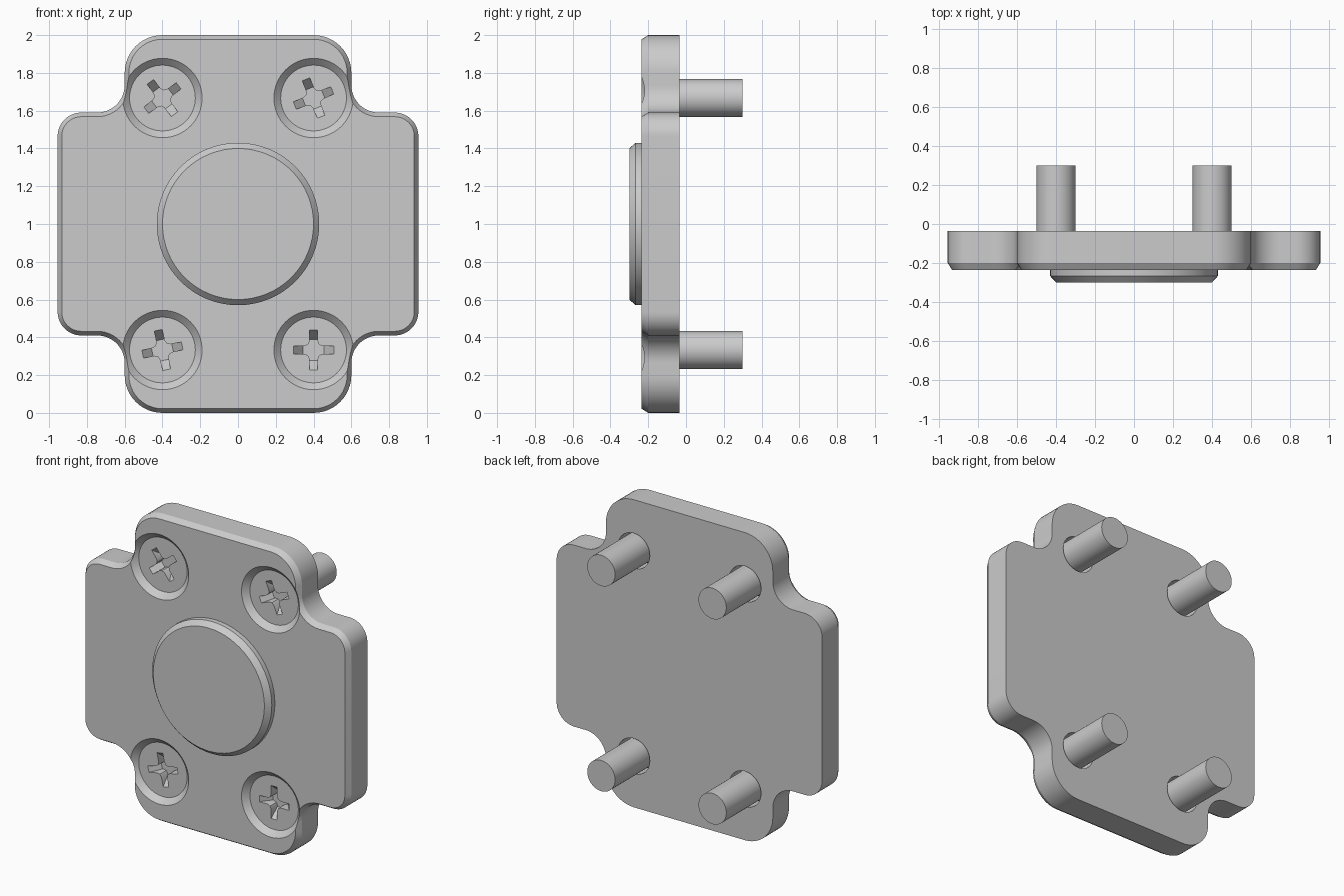
import bpy, bmesh
from math import cos, sin, pi, radians

if "Cube" in bpy.data.objects:
    bpy.data.objects.remove(bpy.data.objects["Cube"])

grey = bpy.data.materials.new("plain_grey")
grey.use_nodes = True
colour = (0.6, 0.6, 0.6, 1)
grey.diffuse_color = colour
grey.node_tree.nodes["Principled BSDF"].inputs["Base Color"].default_value = colour

FRONT, BACK, MID = -0.235, -0.035, 1.0


def loft(name, sections):
    """Solid through (outline, y) sections that share one point count."""
    bm = bmesh.new()
    rings = [[bm.verts.new((x, y, z)) for x, z in outline] for outline, y in sections]
    for a, b in zip(rings, rings[1:]):
        for i in range(len(a)):
            j = (i + 1) % len(a)
            bm.faces.new((a[i], a[j], b[j], b[i]))
    bm.faces.new(rings[0])
    bm.faces.new(rings[-1])
    bmesh.ops.recalc_face_normals(bm, faces=bm.faces)
    mesh = bpy.data.meshes.new(name)
    bm.to_mesh(mesh)
    bm.free()
    mesh.materials.append(grey)
    obj = bpy.data.objects.new(name, mesh)
    bpy.context.collection.objects.link(obj)
    return obj


def arc(cx, cz, r, start, end, steps=12):
    return [(cx + r * cos(radians(start + (end - start) * i / steps)),
             cz + r * sin(radians(start + (end - start) * i / steps)))
            for i in range(steps + 1)]


def turned(name, x, z, profile):
    """Round part along y from (radius, y) pairs."""
    return loft(name, [(arc(x, z, r, 0, 360, 64)[:-1], y) for r, y in profile])


def activate(obj):
    bpy.ops.object.select_all(action="DESELECT")
    obj.select_set(True)
    bpy.context.view_layer.objects.active = obj


def cut(obj, cutter):
    activate(obj)
    mod = obj.modifiers.new("cut", "BOOLEAN")
    mod.operation, mod.solver, mod.object = "DIFFERENCE", "EXACT", cutter
    bpy.ops.object.modifier_apply(modifier=mod.name)
    bpy.data.objects.remove(cutter)


def plate_outline(inset):
    """Cross-shaped outline with rounded outer corners and filleted notches."""
    side, shoulder, width, height = 0.955, 0.59, 0.6, 1.0
    r_side, r_notch, r_top = 0.125, 0.145, 0.2
    quarter = arc(side - r_side, shoulder - r_side, r_side - inset, 0, 90)
    quarter += arc(width + r_notch, shoulder + r_notch, r_notch + inset, 270, 180)
    quarter += arc(width - r_top, height - r_top, r_top - inset, 0, 90)
    mirrored = [(-x, z) for x, z in reversed(quarter)]
    half = quarter + mirrored
    return [(x, MID + z) for x, z in half] + [(x, MID - z) for x, z in reversed(half)]


def cross_outline(x, z, reach, turn):
    """Screwdriver cross with softened inner corners."""
    w, c, m = 0.021, 0.047, 0.029
    arm = [(reach, -w), (reach, w), (c, w), (m, m), (w, c)]
    points = []
    for k in range(4):
        a = radians(turn) + k * pi / 2
        points += [(x + u * cos(a) - v * sin(a), z + u * sin(a) + v * cos(a)) for u, v in arm]
    return points


# Plate with a chamfered front rim
plate = loft("plate", [(plate_outline(0.022), FRONT),
                       (plate_outline(0), FRONT + 0.035),
                       (plate_outline(0), BACK)])
parts = [plate]

# Raised centre disc
parts.append(turned("centre_disc", 0, MID,
                    [(0.43, FRONT + 0.03), (0.43, -0.267), (0.4, -0.3)]))

# Countersunk screws, each with its own rotation
screws = [("upper_right", -1, 1, 37), ("upper_left", 1, 1, 22),
          ("lower_right", -1, -1, 12), ("lower_left", 1, -1, 0)]
for label, sx, sz, turn in screws:
    x, z = 0.4 * sx, MID + 0.667 * sz
    cut(plate, turned("hole_cutter", x, z,
                      [(0.24, FRONT - 0.03), (0.115, -0.14), (0.115, 0.1)]))
    screw = turned(label + "_screw", x, z,
                   [(0.174, -0.2), (0.1, -0.126), (0.1, 0.3)])
    cut(screw, loft("slot_cutter", [(cross_outline(x, z, 0.115, turn), -0.21),
                                    (cross_outline(x, z, 0.055, turn), -0.135)]))
    parts.append(screw)

# Smooth round walls, crisp edges
for part in parts:
    activate(part)
    bpy.ops.object.shade_smooth_by_angle(angle=radians(25))
